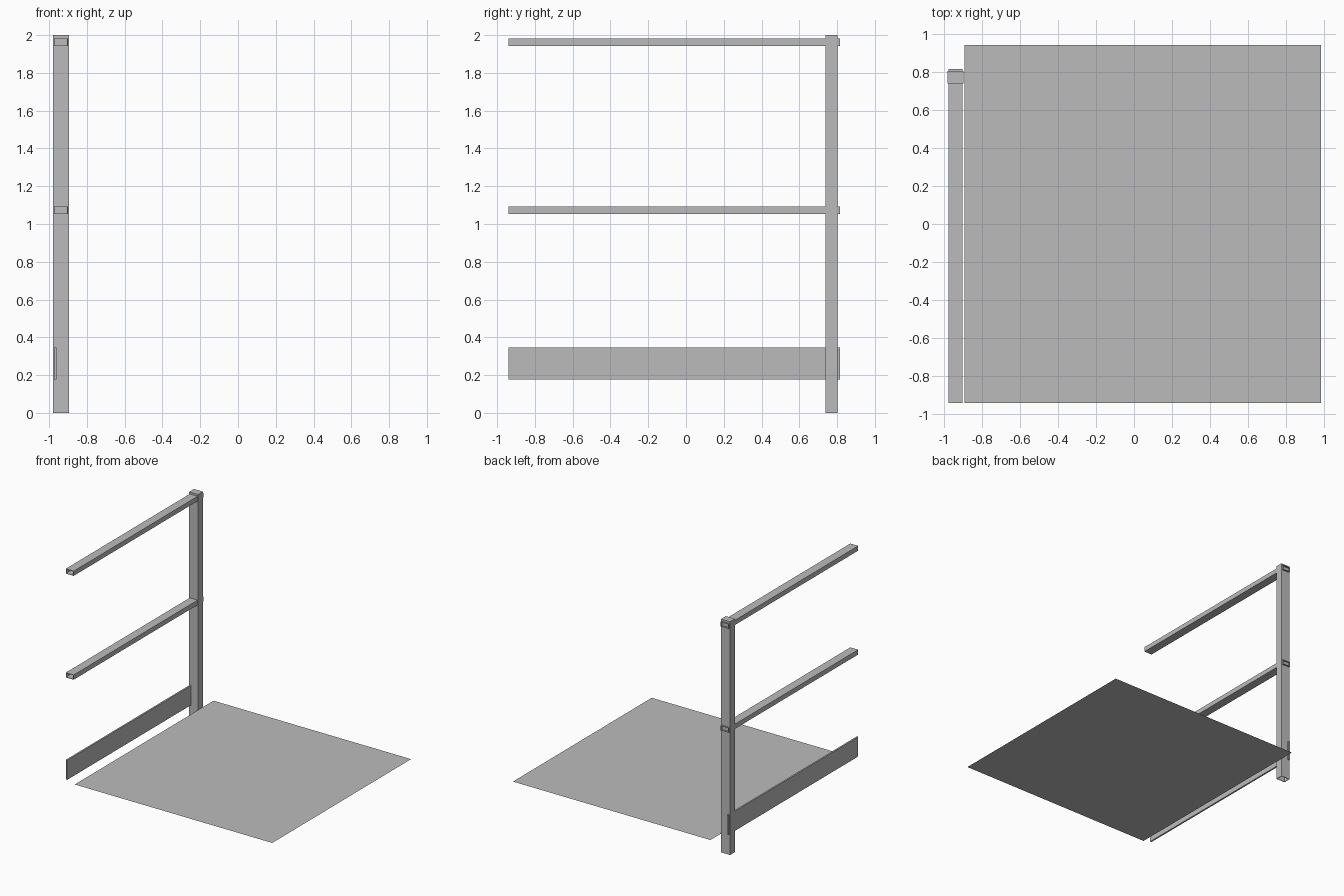
import bpy
import bmesh

cube = bpy.data.objects.get("Cube")
if cube:
    bpy.data.objects.remove(cube, do_unlink=True)

grey = bpy.data.materials.new("plain_grey")
grey.use_nodes = True
colour = (0.5, 0.5, 0.5, 1)
grey.diffuse_color = colour
grey.node_tree.nodes["Principled BSDF"].inputs["Base Color"].default_value = colour


def add_object(name, bm):
    mesh = bpy.data.meshes.new(name)
    bm.to_mesh(mesh)
    bm.free()
    mesh.materials.append(grey)
    obj = bpy.data.objects.new(name, mesh)
    bpy.context.scene.collection.objects.link(obj)
    return obj


def box(name, x, y, z, is_open=None):
    """Box between coordinate pairs; is_open picks faces to remove for a hollow tube."""
    bm = bmesh.new()
    bmesh.ops.create_cube(bm, size=1)
    for v in bm.verts:
        v.co = [pair[c > 0] for pair, c in zip((x, y, z), v.co)]
    bm.normal_update()
    if is_open:
        ends = [f for f in bm.faces if is_open(f.normal)]
        bmesh.ops.delete(bm, geom=ends, context='FACES')
    obj = add_object(name, bm)
    if is_open:
        wall = obj.modifiers.new("wall", 'SOLIDIFY')
        wall.thickness = 0.006
        wall.offset = -1
    return obj


# Upright post, open at the foot
box("post", (-0.98, -0.895), (0.738, 0.803), (0, 2), lambda n: n.z < -0.5)

# Hollow rails running through the post
length = (-0.94, 0.815)
for name, bottom in (("top_rail", 1.942), ("middle_rail", 1.052)):
    box(name, (-0.975, -0.9), length, (bottom, bottom + 0.041), lambda n: abs(n.y) > 0.5)

# Thin toe board
box("toe_board", (-0.975, -0.961), length, (0.178, 0.346))

# Single-sheet floor
bm = bmesh.new()
corners = ((-0.89, -0.94), (0.983, -0.94), (0.983, 0.94), (-0.89, 0.94))
bm.faces.new([bm.verts.new((x, y, 0.157)) for x, y in corners])
add_object("floor_panel", bm)
